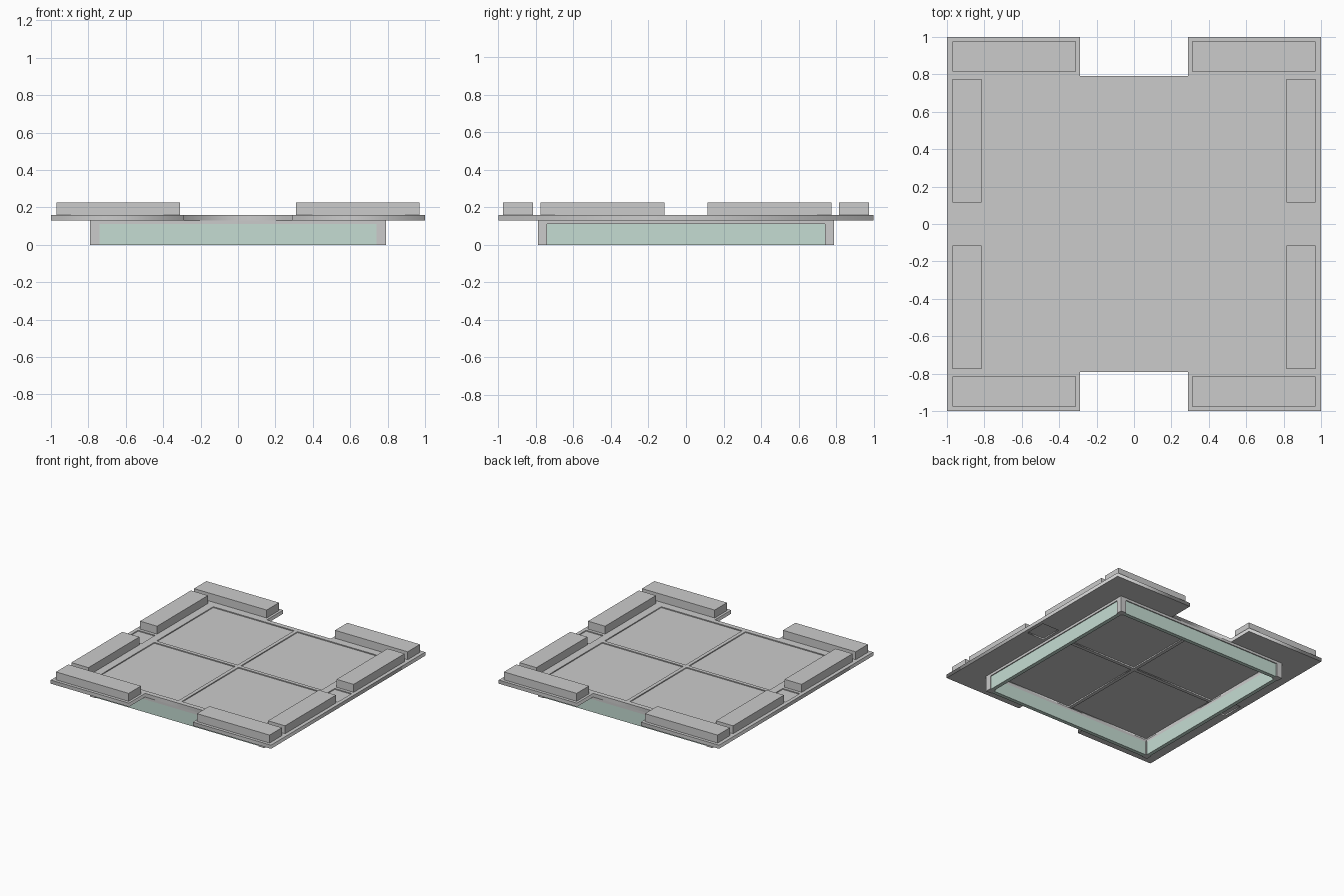
import bpy

if "Cube" in bpy.data.objects:
    bpy.data.objects.remove(bpy.data.objects["Cube"])

PLATE_BOTTOM, PLATE_TOP = 0.13, 0.16

glass = bpy.data.materials.new("pale_green")
glass.diffuse_color = (0.56, 0.72, 0.65, 1)
glass.use_nodes = True
glass.node_tree.nodes["Principled BSDF"].inputs["Base Color"].default_value = glass.diffuse_color


def box(name, x0, x1, y0, y1, z0, z1, mat=None):
    """Axis-aligned box from its limits."""
    bpy.ops.mesh.primitive_cube_add(size=1, location=((x0 + x1) / 2, (y0 + y1) / 2, (z0 + z1) / 2))
    ob = bpy.context.object
    ob.name = name
    ob.scale = (x1 - x0, y1 - y0, z1 - z0)
    bpy.ops.object.transform_apply(location=True, rotation=False, scale=True)
    if mat:
        ob.data.materials.append(mat)
    return ob


def rect(x0, x1, y0, y1):
    return [(x0, y0), (x1, y0), (x1, y1), (x0, y1)]


def mirrored(x0, x1, y0, y1):
    """The four mirror copies of a rectangle in the +x +y quarter."""
    return [(min(sx * x0, sx * x1), max(sx * x0, sx * x1),
             min(sy * y0, sy * y1), max(sy * y0, sy * y1))
            for sx in (-1, 1) for sy in (-1, 1)]


# Deck frame: notched outline with openings for the recessed panels
main_openings = mirrored(0.015, 0.75, 0.015, 0.75)
side_openings = [(-0.97, -0.815, -0.09, 0.09), (0.815, 0.97, -0.09, 0.09)]
quarter = [(1, 1), (0.29, 1), (0.29, 0.79)]
outline = (quarter + [(-x, y) for x, y in reversed(quarter)]
           + [(-x, -y) for x, y in quarter] + [(x, -y) for x, y in reversed(quarter)])
curve = bpy.data.curves.new("deck_frame", 'CURVE')
curve.dimensions = '2D'
curve.fill_mode = 'BOTH'
curve.extrude = (PLATE_TOP - PLATE_BOTTOM) / 2
for points in [outline] + [rect(*r) for r in main_openings + side_openings]:
    spline = curve.splines.new('POLY')
    spline.points.add(len(points) - 1)
    spline.use_cyclic_u = True
    for p, (x, y) in zip(spline.points, points):
        p.co = (x, y, 0, 1)
deck = bpy.data.objects.new("deck_frame", curve)
deck.location.z = (PLATE_TOP + PLATE_BOTTOM) / 2
bpy.context.collection.objects.link(deck)
bpy.ops.object.select_all(action='DESELECT')
deck.select_set(True)
bpy.context.view_layer.objects.active = deck
bpy.ops.object.convert(target='MESH')

# Recessed panels
for r in main_openings:
    box("deck_panel", *r, 0.14, 0.152)
for r in side_openings:
    box("side_panel", *r, 0.14, 0.152)

# Raised edge blocks
for r in mirrored(0.31, 0.97, 0.815, 0.975):
    box("end_block", *r, PLATE_TOP, 0.225)
for r in mirrored(0.815, 0.97, 0.115, 0.775):
    box("side_block", *r, PLATE_TOP, 0.225)

# Corner posts of the base
for r in mirrored(0.74, 0.79, 0.74, 0.79):
    box("corner_post", *r, 0, 0.11)

# Base walls and the rails above them
for s in (-1, 1):
    a, b = sorted((s * 0.75, s * 0.782))
    box("base_wall", -0.74, 0.74, a, b, 0, 0.11, glass)
    box("base_wall", a, b, -0.74, 0.74, 0, 0.11, glass)
    a, b = sorted((s * 0.75, s * 0.79))
    box("top_rail", -0.79, 0.79, a, b, 0.11, PLATE_BOTTOM)
    box("top_rail", a, b, -0.75, 0.75, 0.11, PLATE_BOTTOM)
